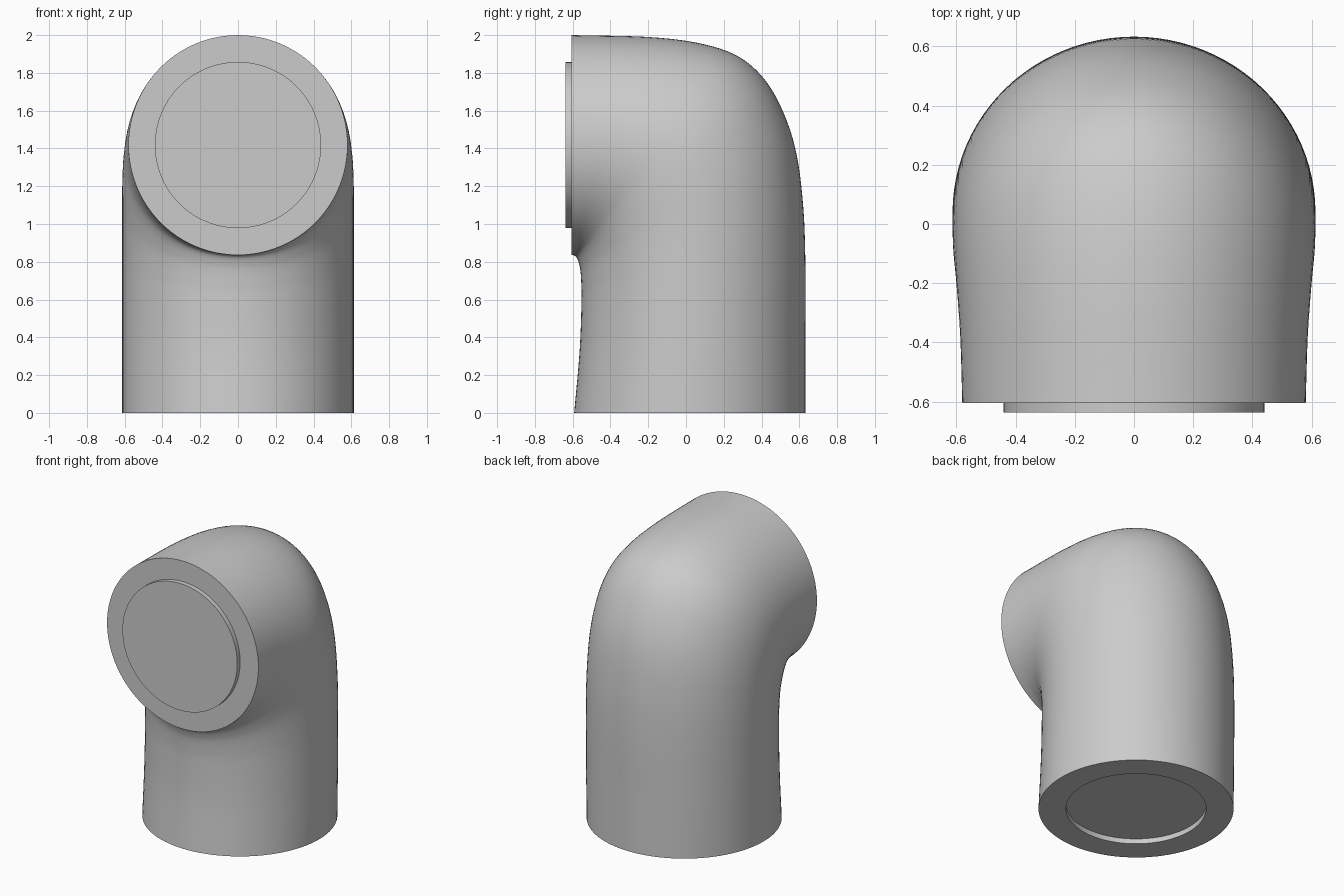
import bpy, bmesh
from math import sin, cos, pi, radians
from mathutils import Vector, Matrix

cube = bpy.data.objects.get("Cube")
if cube:
    bpy.data.objects.remove(cube)

grey = bpy.data.materials.new("light_grey")
grey.use_nodes = True
colour = (0.6, 0.6, 0.6, 1)
grey.diffuse_color = colour
grey.node_tree.nodes["Principled BSDF"].inputs["Base Color"].default_value = colour

SIDES, STEPS = 96, 6
LIP = 0.44        # radius of the plug and of the socket
FRONT, AXIS = -0.605, 1.418

# Stations along the bend: outer (y, z), inner (y, z), half width
stations = [Vector(s) for s in (
    (0.632, 0, -0.592, 0, 0.613),
    (0.632, 0.4, -0.563, 0.33, 0.613),
    (0.632, 0.8, -0.553, 0.6, 0.613),
    (0.62, 1.1, -0.555, 0.7, 0.613),
    (0.585, 1.37, -0.56, 0.76, 0.613),
    (0.52, 1.58, -0.568, 0.795, 0.613),
    (0.42, 1.76, -0.575, 0.815, 0.61),
    (0.28, 1.885, -0.582, 0.826, 0.603),
    (0.08, 1.955, -0.59, 0.832, 0.595),
    (-0.2, 1.99, -0.597, 0.835, 0.586),
    (FRONT, 2, FRONT, 0.836, 0.58))]


def smooth(pts, i, t):
    """Catmull-Rom point between stations i and i + 1."""
    b, c = pts[i], pts[i + 1]
    a = pts[i - 1] if i else 2 * b - c
    d = pts[i + 2] if i + 2 < len(pts) else 2 * c - b
    return 0.5 * (2 * b + (c - a) * t + (2 * a - 5 * b + 4 * c - d) * t**2
                  + (3 * b - a - 3 * c + d) * t**3)


def section(bm, s):
    """Elliptical ring spanning the outer and inner points of a station."""
    outer, inner = Vector((0, s[0], s[1])), Vector((0, s[2], s[3]))
    mid, arm = (outer + inner) / 2, (outer - inner) / 2
    side = Vector((s[4], 0, 0))
    return [bm.verts.new(mid + arm * cos(a) + side * sin(a))
            for a in (2 * pi * k / SIDES for k in range(SIDES))]


# Socket in the base, the bent tube, then the raised plug on the front
floor = [(0.02 + LIP, z, 0.02 - LIP, z, LIP) for z in (0.035, 0)]
plug = [(y, AXIS + LIP, y, AXIS - LIP, LIP) for y in (FRONT, -0.637)]
tube = [smooth(stations, i, t / STEPS)
        for i in range(len(stations) - 1) for t in range(STEPS)] + [stations[-1]]

bm = bmesh.new()
rings = [section(bm, s) for s in floor + tube + plug]
for low, high in zip(rings, rings[1:]):
    for k in range(SIDES):
        n = (k + 1) % SIDES
        bm.faces.new((low[k], low[n], high[n], high[k]))
bm.faces.new(rings[0])
bm.faces.new(rings[-1])
bmesh.ops.recalc_face_normals(bm, faces=bm.faces[:])
mesh = bpy.data.meshes.new("elbow_body")
bm.to_mesh(mesh)
bm.free()
mesh.materials.append(grey)
body = bpy.data.objects.new("elbow_body", mesh)
bpy.context.collection.objects.link(body)
bpy.context.view_layer.objects.active = body
body.select_set(True)


def notch(centre, radial, along):
    """Cut a small rounded key slot into a rim."""
    bpy.ops.mesh.primitive_cylinder_add(vertices=24, radius=1, depth=1)
    cutter = bpy.context.object
    cutter.name = "notch_cutter"
    axes = Matrix((radial.cross(along), along, radial)).transposed()
    size = Matrix.Diagonal((0.013, 0.036, 0.05))
    cutter.data.transform((axes @ size).to_4x4())
    cutter.location = centre
    cutter.data.materials.append(grey)
    bpy.context.view_layer.objects.active = body
    mod = body.modifiers.new("notch", "BOOLEAN")
    mod.operation, mod.solver, mod.object = "DIFFERENCE", "EXACT", cutter
    bpy.ops.object.modifier_apply(modifier=mod.name)
    bpy.data.objects.remove(cutter)


# Key slots on the base rim and the front rim
notch(Vector((0, -0.592, 0)), Vector((0, -1, 0)), Vector((0, 0, 1)))
angle = radians(220)
spoke = Vector((cos(angle), 0, sin(angle)))
notch(Vector((0, FRONT, AXIS)) + spoke * 0.58, spoke, Vector((0, 1, 0)))

bpy.ops.object.select_all(action="DESELECT")
body.select_set(True)
bpy.context.view_layer.objects.active = body
bpy.ops.object.shade_smooth_by_angle(angle=radians(35))
